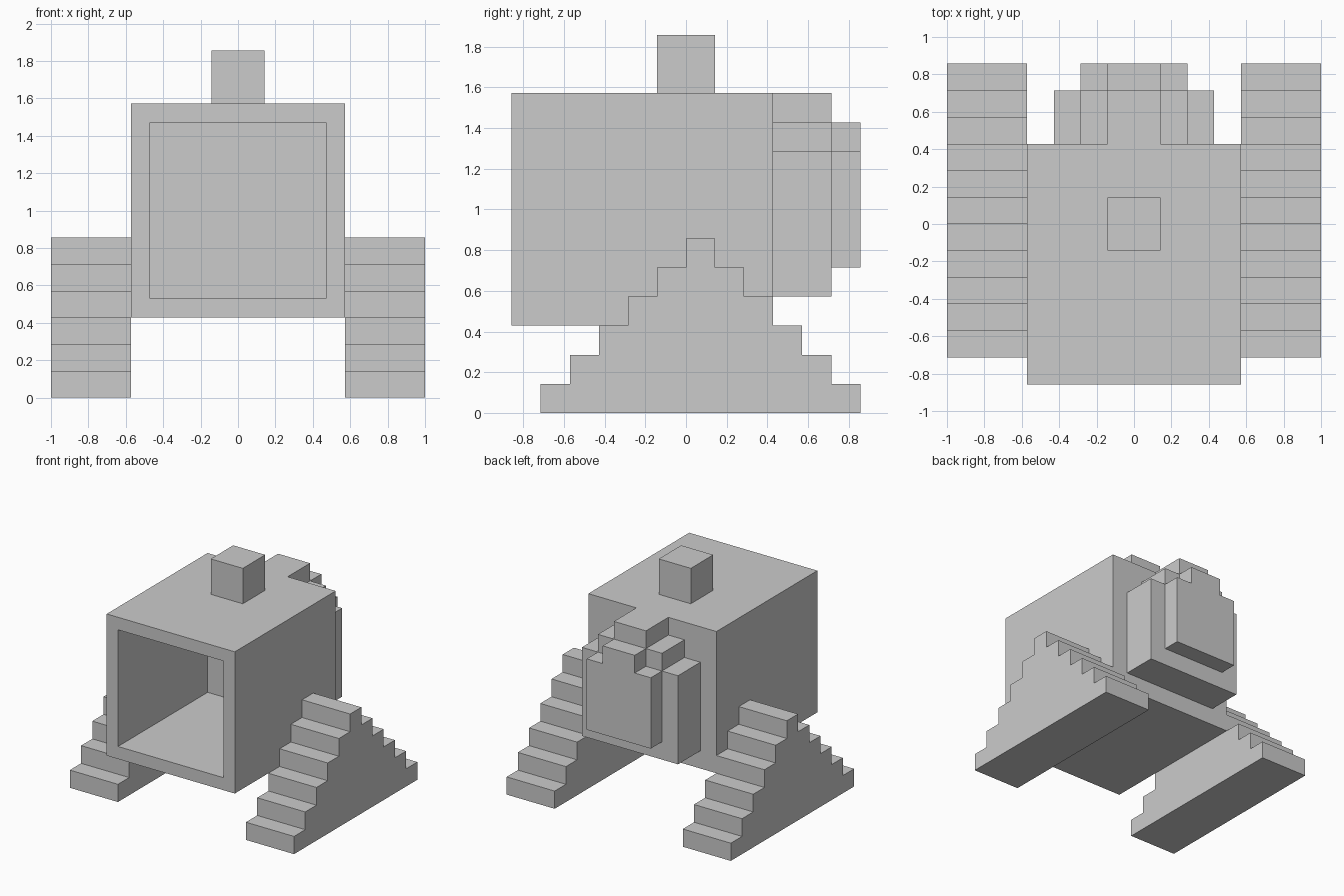
import bpy
import bmesh
from mathutils import Vector

if "Cube" in bpy.data.objects:
    bpy.data.objects.remove(bpy.data.objects["Cube"])

U = 1 / 7  # everything sits on a grid of one seventh


def finish(name, bm):
    bmesh.ops.recalc_face_normals(bm, faces=bm.faces)
    mesh = bpy.data.meshes.new(name)
    bm.to_mesh(mesh)
    bm.free()
    obj = bpy.data.objects.new(name, mesh)
    bpy.context.collection.objects.link(obj)
    return obj


def box_bmesh(lo, hi):
    bm = bmesh.new()
    bmesh.ops.create_cube(bm, size=1)
    for v in bm.verts:
        v.co = Vector([(hi[i] if v.co[i] > 0 else lo[i]) * U for i in range(3)])
    return bm


def stepped_prism(name, layers, axis, start, end):
    """Extrude a stepped outline; layers are (low, high, bottom, top) from the ground up."""
    left = [(a, z) for a, b, z0, z1 in layers for z in (z0, z1)]
    right = [(b, z) for a, b, z0, z1 in layers for z in (z0, z1)]
    outline = left + right[::-1]
    bm = bmesh.new()
    place = (lambda p: (start, p[0], p[1])) if axis == 'X' else (lambda p: (p[0], start, p[1]))
    face = bm.faces.new([bm.verts.new(Vector(place(p)) * U) for p in outline])
    solid = bmesh.ops.extrude_face_region(bm, geom=[face], use_keep_orig=True)
    verts = [g for g in solid['geom'] if isinstance(g, bmesh.types.BMVert)]
    step = (end - start) * U
    bmesh.ops.translate(bm, verts=verts, vec=(step, 0, 0) if axis == 'X' else (0, step, 0))
    return finish(name, bm)


# Hollow cabin, open at the front
bm = box_bmesh((-4, -6, 3), (4, 3, 11))
front = min(bm.faces, key=lambda f: f.calc_center_median().y)
bmesh.ops.inset_region(bm, faces=[front], thickness=U)
cavity = bmesh.ops.extrude_discrete_faces(bm, faces=[front])['faces'][0]
bmesh.ops.translate(bm, verts=cavity.verts, vec=(0, 8 * U, 0))
finish("cabin", bm)

# Roof block
finish("roof_block", box_bmesh((-1, -1, 11), (1, 1, 13)))

# Stepped side supports
steps = [(-5 + k, 6 - k, k, k + 1) for k in range(6)]
for side, start, end in (("left", -7, -4), ("right", 4, 7)):
    stepped_prism(side + "_stepped_support", steps, 'X', start, end)

# Rear housing in two stepped layers
stepped_prism("rear_housing", [(-3, 3, 4, 9), (-2, 2, 9, 10), (-1, 1, 10, 11)], 'Y', 3, 5)
stepped_prism("rear_panel", [(-2, 2, 5, 9), (-1, 1, 9, 10)], 'Y', 5, 6)
